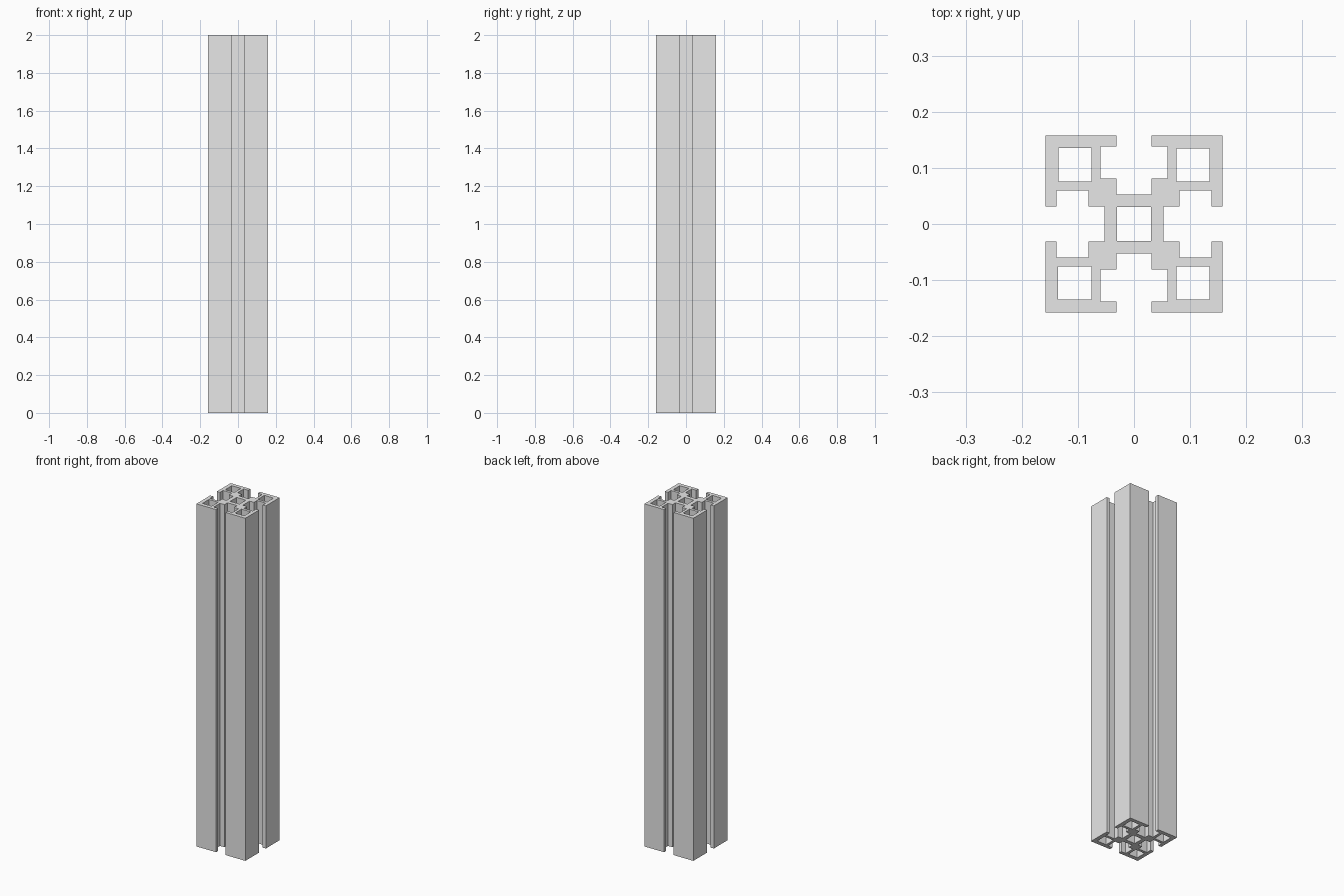
import bpy
import bmesh
from mathutils import Matrix, Vector

if "Cube" in bpy.data.objects:
    bpy.data.objects.remove(bpy.data.objects["Cube"], do_unlink=True)

# Profile distances from the centre line
OUTER = 0.158      # outside faces
LIP = 0.138        # inside of the slot lips
WALL = 0.060       # slot-side wall of each corner tube
FOOT = 0.081       # step joining tube and core
CORE = 0.053       # outside of the core tube
SLOT = 0.031       # half the slot opening
BORE = 0.030       # half the core bore
HOLE_IN, HOLE_OUT = 0.0755, 0.135
LENGTH = 2.0

aluminium = bpy.data.materials.new("aluminium grey")
aluminium.use_nodes = True
grey = (0.8, 0.8, 0.8, 1)
aluminium.diffuse_color = grey
aluminium.node_tree.nodes["Principled BSDF"].inputs["Base Color"].default_value = grey

bm = bmesh.new()


def add_loop(points):
    verts = [bm.verts.new((x, y, 0)) for x, y in points]
    for a, b in zip(verts, verts[1:] + verts[:1]):
        bm.edges.new((a, b))


def rectangle(low, high):
    return [(low, low), (high, low), (high, high), (low, high)]


def quarter_turn(points, n):
    turn = Matrix.Rotation(n * 1.5707963, 2)
    return [tuple(turn @ Vector(p)) for p in points]


# One corner of the outline, mirrored across its diagonal
half = [(CORE, SLOT), (FOOT, SLOT), (FOOT, WALL), (LIP, WALL),
        (LIP, SLOT), (OUTER, SLOT)]
corner = half + [(OUTER, OUTER)] + [(y, x) for x, y in reversed(half)]

# Full outline, four corner bores and the centre bore
outline = []
for n in range(4):
    outline += quarter_turn(corner, n)
    add_loop(quarter_turn(rectangle(HOLE_IN, HOLE_OUT), n))
add_loop(outline)
add_loop(rectangle(-BORE, BORE))

# Fill the section and extrude it to length
bmesh.ops.triangle_fill(bm, use_beauty=True, edges=bm.edges[:], normal=(0, 0, 1))
result = bmesh.ops.extrude_face_region(bm, geom=bm.faces[:], use_keep_orig=True)
top = [v for v in result["geom"] if isinstance(v, bmesh.types.BMVert)]
bmesh.ops.translate(bm, verts=top, vec=(0, 0, LENGTH))
bmesh.ops.recalc_face_normals(bm, faces=bm.faces[:])

mesh = bpy.data.meshes.new("slotted_extrusion")
bm.to_mesh(mesh)
bm.free()
mesh.materials.append(aluminium)
extrusion = bpy.data.objects.new("slotted_extrusion", mesh)
bpy.context.collection.objects.link(extrusion)
